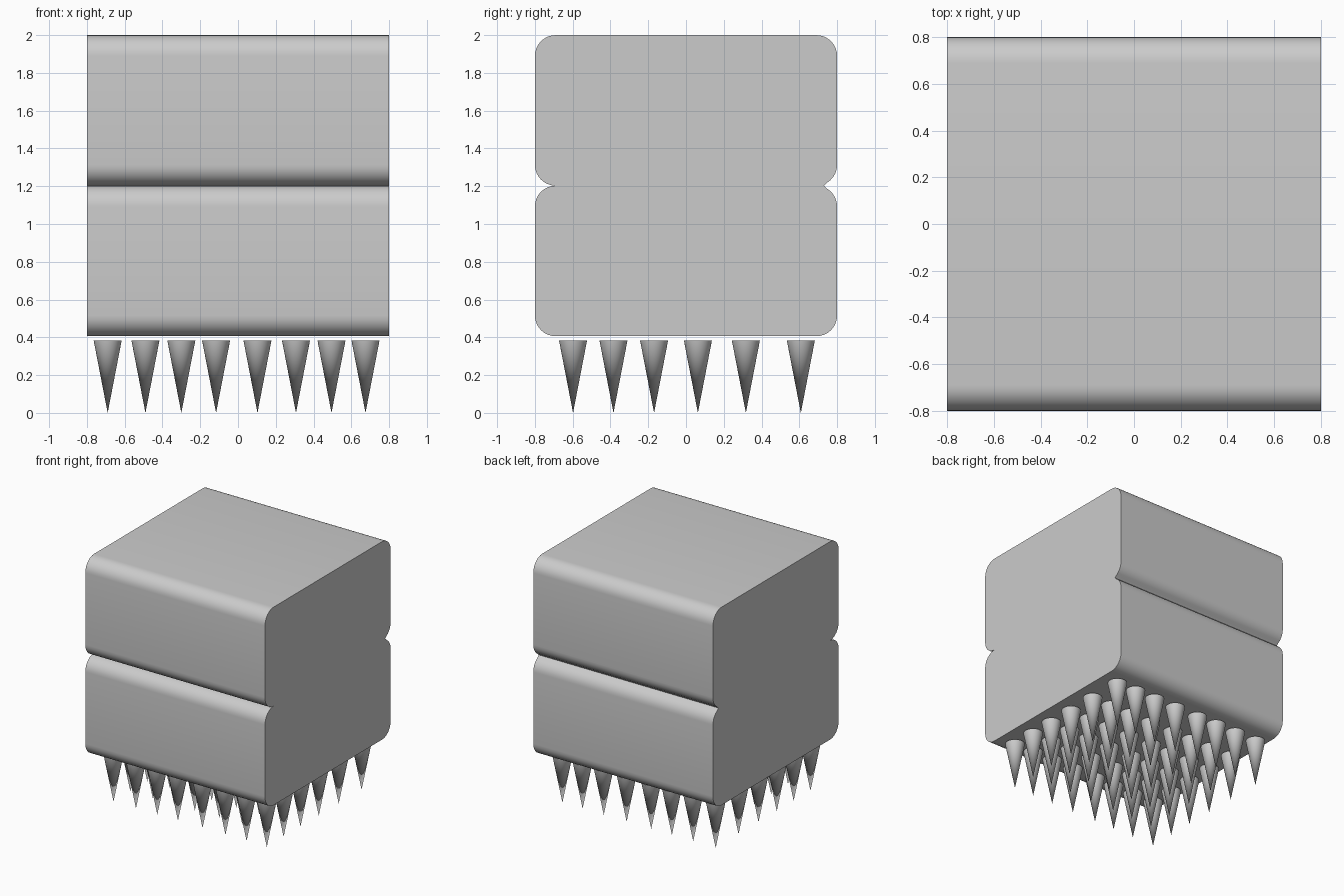
import bpy, bmesh
from math import sin, cos, radians
from mathutils import Matrix

if "Cube" in bpy.data.objects:
    bpy.data.objects.remove(bpy.data.objects["Cube"])

W, R, MID, BASE, TOP = 0.8, 0.11, 1.203, 0.406, 2.0


def finish(name, bm, angle):
    bmesh.ops.recalc_face_normals(bm, faces=bm.faces[:])
    me = bpy.data.meshes.new(name)
    bm.to_mesh(me)
    bm.free()
    ob = bpy.data.objects.new(name, me)
    bpy.context.collection.objects.link(ob)
    bpy.ops.object.select_all(action='DESELECT')
    ob.select_set(True)
    bpy.context.view_layer.objects.active = ob
    bpy.ops.object.shade_smooth_by_angle(angle=radians(angle))
    return ob


def block(name, outer, seam):
    """Rounded profile in y/z, extruded along x. seam = height where blocks meet."""
    s = 1 if seam > outer else -1
    def arc(cy, cz, a0, a1, n=8):
        return [(cy + R * cos(radians(a0 + (a1 - a0) * i / n)),
                 cz + s * R * sin(radians(a0 + (a1 - a0) * i / n))) for i in range(n + 1)]
    c = W - R
    pts = arc(c, outer + s * R, -90, 0)
    pts += arc(c, seam - s * R, 0, 60, 5) + [(0.73, seam)]   # tighter back notch
    pts += arc(-c, seam - s * R, 90, 180)
    pts += arc(-c, outer + s * R, 180, 270)
    bm = bmesh.new()
    face = bm.faces.new([bm.verts.new((-W, y, z)) for y, z in pts])
    ext = bmesh.ops.extrude_face_region(bm, geom=[face], use_keep_orig=True)
    verts = [v for v in ext['geom'] if isinstance(v, bmesh.types.BMVert)]
    bmesh.ops.translate(bm, verts=verts, vec=(2 * W, 0, 0))
    return finish(name, bm, 35)


# Two stacked cushions
block("lower_block", BASE, MID)
block("upper_block", TOP, MID)

# Grid of downward spikes, hanging just below the lower block
spike_x = [-0.69, -0.49, -0.30, -0.116, 0.103, 0.307, 0.495, 0.675]
spike_y = [-0.598, -0.384, -0.169, 0.063, 0.317, 0.608]
H = 0.383
bm = bmesh.new()
for x in spike_x:
    for y in spike_y:
        bmesh.ops.create_cone(bm, cap_ends=True, segments=32, radius1=0.0, radius2=0.074,
                              depth=H, matrix=Matrix.Translation((x, y, H / 2)))
bmesh.ops.remove_doubles(bm, verts=bm.verts[:], dist=1e-5)
finish("spikes", bm, 35)
